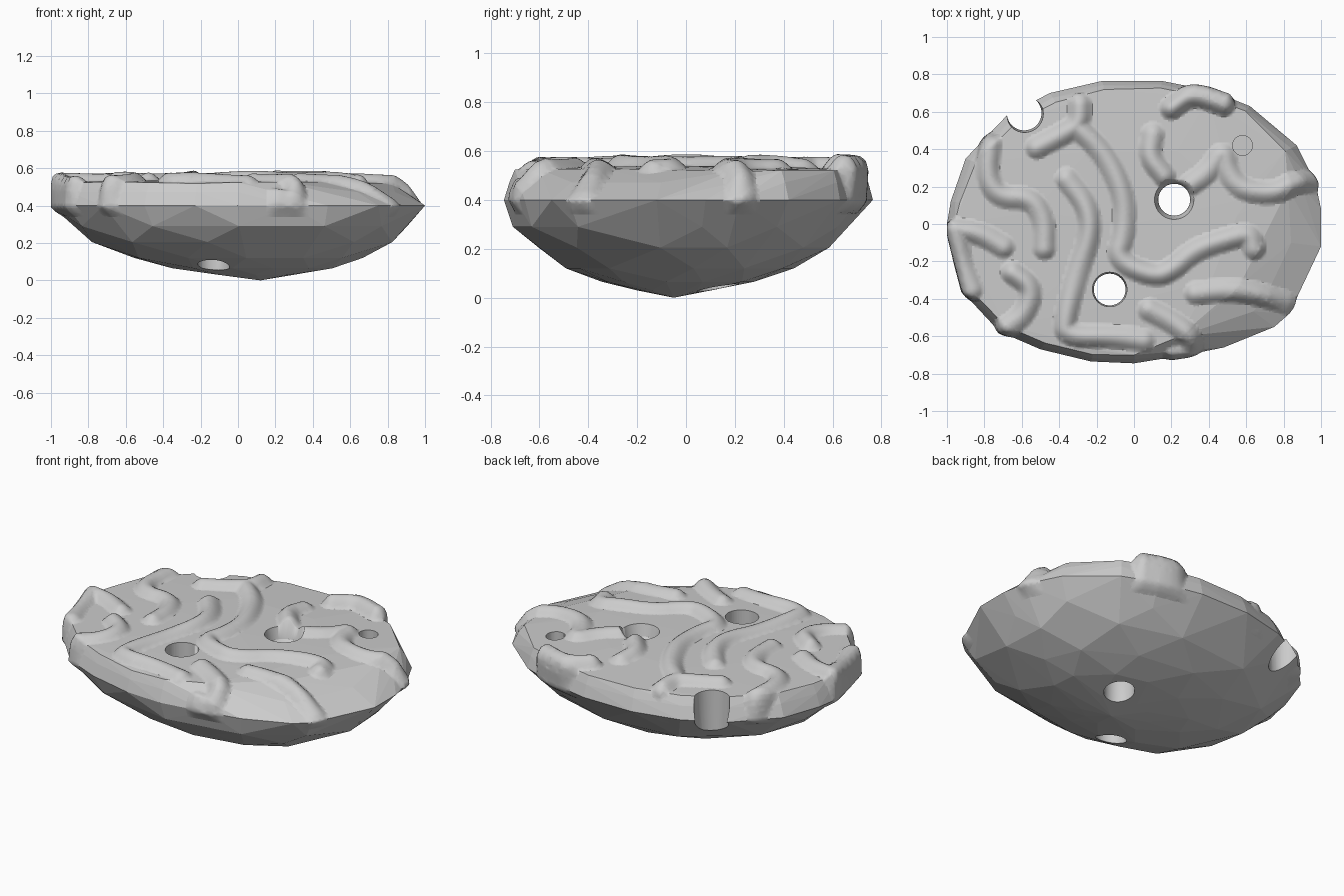
import bpy, bmesh, math, random
from mathutils import Vector, kdtree

if "Cube" in bpy.data.objects:
    bpy.data.objects.remove(bpy.data.objects["Cube"])

random.seed(4)

# rim outline (seen from above, at z = 0.4)
RIM = [(1, .08), (1, -.12), (.83, -.48), (.75, -.55), (.48, -.66), (.28, -.70), (0, -.745),
       (-.23, -.735), (-.5, -.67), (-.72, -.575), (-.92, -.36), (-1, 0), (-.98, .12),
       (-.9, .35), (-.68, .58), (-.45, .70), (-.17, .765), (.15, .765), (.42, .71),
       (.62, .63), (.87, .42), (.97, .22)]
# how far the flat top reaches towards the rim at each outline point
TOP = [.7, .68, .68, .7, .74, .86, .94, .95, .95, .95, .96, .96, .95,
       .94, .93, .93, .94, .95, .95, .96, .93, .85]
# underside profile: fraction of rim, height
UNDER = [(.9, .29), (.8, .205), (.62, .12), (.42, .065), (.2, .03)]
LOW = Vector((.12, -.05, 0))

# winding ridges on the top
RIDGES = [
    [(-.29, .64), (-.29, .57), (-.31, .52)],
    [(-.52, .41), (-.42, .46), (-.31, .52)],
    [(-.31, .52), (-.16, .38), (-.05, .15), (-.05, -.05), (-.10, -.19), (.10, -.28),
     (.20, -.25), (.32, -.14), (.50, -.08), (.62, -.05), (.64, -.13)],
    [(-.36, .24), (-.25, .10), (-.23, -.05), (-.30, -.25), (-.37, -.50), (-.37, -.6),
     (-.10, -.60), (.05, -.62)],
    [(-.77, .43), (-.79, .25), (-.72, .14), (-.55, .14), (-.48, .02), (-.48, -.13)],
    [(-.95, -.03), (-.82, -.05), (-.70, -.12)],
    [(-.95, -.03), (-.93, -.2), (-.87, -.35)],
    [(-.65, -.26), (-.54, -.34), (-.58, -.48), (-.69, -.56)],
    [(.08, -.46), (.2, -.52), (.31, -.60), (.30, -.70), (.22, -.72)],
    [(.33, -.37), (.5, -.35), (.65, -.37), (.81, -.42)],
    [(.10, .48), (.08, .36), (.16, .26)],
    [(.30, .21), (.4, .28), (.48, .40), (.50, .27), (.58, .18), (.75, .16), (.85, .22), (.97, .23)],
    [(.2, .62), (.31, .70), (.48, .64)],
]


def smooth_path(pts):
    """Round the corners of an open path and sample it finely."""
    pts = [Vector((x, y, 0)) for x, y in pts]
    for _ in range(3):
        new = [pts[0]]
        for a, b in zip(pts, pts[1:]):
            new += [a.lerp(b, .25), a.lerp(b, .75)]
        pts = new + [pts[-1]]
    out = []
    for a, b in zip(pts, pts[1:]):
        n = max(1, int((b - a).length / .008))
        out += [a.lerp(b, i / n) for i in range(n)]
    return out + [pts[-1]]


# faceted stone hull
bm = bmesh.new()
bm.verts.new(LOW)
bm.verts.new((0, 0, .54))
for i, (x, y) in enumerate(RIM):
    rim = Vector((x, y, 0))
    bm.verts.new((x, y, .4))
    bm.verts.new((x * TOP[i], y * TOP[i], .525 + random.uniform(-.008, .004)))
    bm.verts.new((x * (TOP[i] + 1) / 2, y * (TOP[i] + 1) / 2, .472))
    if i % 3 == 0:
        bm.verts.new((x * .55, y * .55, .536))
    for k, (s, z) in enumerate(UNDER):
        if (i + k) % 2 == 0:
            fit = .96 if y > .5 else 1.04 if y < -.6 and k == 0 else 1   # leaner back, fuller front
            p = LOW.lerp(rim, s * fit + random.uniform(-.012, .02))
            bm.verts.new((p.x, p.y, z))
bmesh.ops.convex_hull(bm, input=bm.verts[:])
bmesh.ops.delete(bm, geom=[v for v in bm.verts if not v.link_faces], context='VERTS')

# dense grid on the upper part only
bmesh.ops.bisect_plane(bm, geom=bm.verts[:] + bm.edges[:] + bm.faces[:],
                       plane_co=(0, 0, .34), plane_no=(0, 0, 1))
faces = [f for f in bm.faces if f.calc_center_median().z > .34]
geom = list({e for f in faces for e in f.edges}) + list({v for f in faces for v in f.verts}) + faces
STEP = .015
cuts = [((i * STEP + .003, 0, 0), (1, 0, 0)) for i in range(-66, 67)]
cuts += [((0, i * STEP + .002, 0), (0, 1, 0)) for i in range(-51, 51)]
cuts += [((0, 0, .363 + i * .025), (0, 0, 1)) for i in range(6)]
for co, no in cuts:
    geom = bmesh.ops.bisect_plane(bm, geom=geom, dist=1e-5, plane_co=co, plane_no=no)["geom"]

# raise the ridges: rounded crest with a soft foot
samples = [p for path in RIDGES for p in smooth_path(path)]
tree = kdtree.KDTree(len(samples))
for i, p in enumerate(samples):
    tree.insert(p, i)
tree.balance()
bm.normal_update()
moves = {}
WIDTH = .064
for v in bm.verts:
    if v.co.z <= .345:
        continue
    x, y, z = v.co
    d = tree.find((x, y, 0))[2]
    if d < WIDTH:
        fade = min(1, (z - .34) / .15)
        lump = 1 + .2 * math.sin(9 * x + 4) * math.cos(11 * y)
        if y > .57 and x > .1:
            lump = 1.5
        n = (v.normal + Vector((0, 0, .5 * min(1, max(0, (z - .42) / .1))))).normalized()
        moves[v] = n * (.041 * lump * fade * (1 - (d / WIDTH) ** 2) ** 1.2)
for v, m in moves.items():
    v.co += m
    v.co.x = max(-1, min(1, v.co.x))
    v.co.y = max(-.765, min(.765, v.co.y))
for f in bm.faces:
    f.smooth = any(v in moves for v in f.verts)
bmesh.ops.triangulate(bm, faces=bm.faces[:])
mesh = bpy.data.meshes.new("stone_body")
bm.to_mesh(mesh)
bm.free()
body = bpy.data.objects.new("stone_body", mesh)
bpy.context.collection.objects.link(body)


def drill(x, y, r_low, r_top, z_low, z_top):
    """Cut a round, tapered hole into the stone."""
    bpy.ops.mesh.primitive_cone_add(vertices=40, radius1=r_low, radius2=r_top, depth=z_top - z_low,
                                    location=(x, y, (z_low + z_top) / 2))
    cutter = bpy.context.object
    cutter.name = "hole_cutter"
    cutter.hide_render = True
    bpy.ops.object.shade_smooth_by_angle(angle=math.radians(30))
    mod = body.modifiers.new("hole", 'BOOLEAN')
    mod.operation, mod.solver, mod.object = 'DIFFERENCE', 'EXACT', cutter
    bpy.context.view_layer.objects.active = body
    bpy.ops.object.modifier_apply(modifier=mod.name)
    bpy.data.objects.remove(cutter)


drill(.215, .13, .085, .085, -.1, .7)      # middle through hole
drill(.215, .13, .086, .14, .47, .66)      # its flared mouth
drill(-.13, -.35, .082, .095, -.1, .7)     # front through hole
drill(-.585, .59, .07, .105, -.1, .62)     # notch in the back left edge
drill(.58, .42, .053, .053, .38, .7)       # shallow hole
